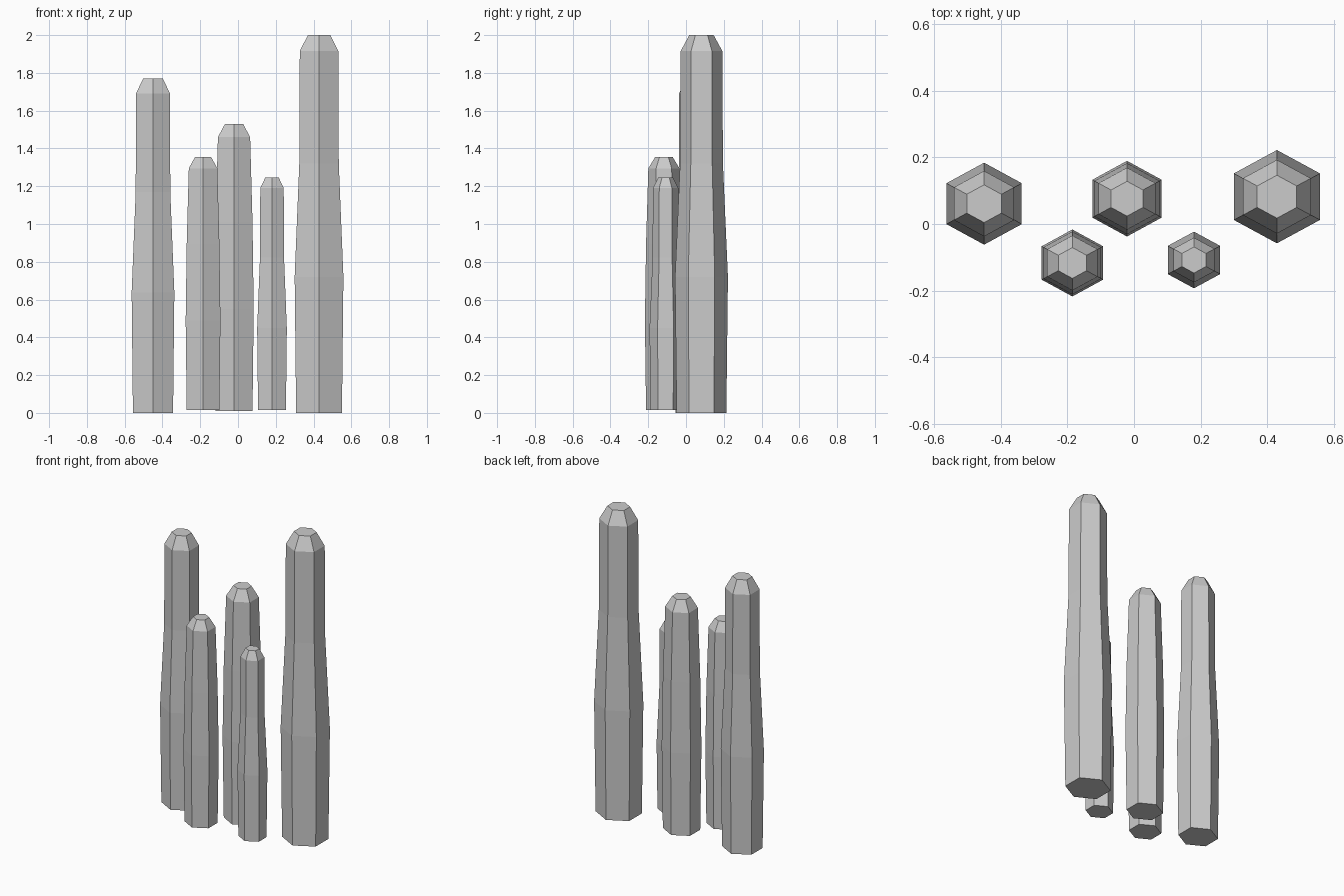
import bpy
import bmesh
from math import sin, cos, pi

if "Cube" in bpy.data.objects:
    bpy.data.objects.remove(bpy.data.objects["Cube"])


def column(name, x, y, rx, ry, z0, top, cap, waist, neck):
    """Six-sided column; rx and ry are the half sizes at its widest ring."""
    rings = [(z0, 0.94), (0.36 * top, 1.0), (0.66 * top, waist),
             (top - cap, neck), (top, 0.46)]
    bm = bmesh.new()
    loops = []
    for z, s in rings:
        loops.append([bm.verts.new((x + s * rx / cos(pi / 6) * cos(pi / 6 + i * pi / 3),
                                    y + s * ry * sin(pi / 6 + i * pi / 3), z))
                      for i in range(6)])
    for a, b in zip(loops, loops[1:]):
        for i in range(6):
            j = (i + 1) % 6
            bm.faces.new((a[i], a[j], b[j], b[i]))
    bm.faces.new(loops[0][::-1])
    bm.faces.new(loops[-1])
    mesh = bpy.data.meshes.new(name)
    bm.to_mesh(mesh)
    bm.free()
    obj = bpy.data.objects.new(name, mesh)
    bpy.context.collection.objects.link(obj)


# Back row: two tall waisted columns and a straighter middle one
column("left_column", -0.45, 0.061, 0.113, 0.123, 0.0, 1.77, 0.08, 0.81, 0.80)
column("middle_column", -0.021, 0.076, 0.104, 0.1135, 0.01, 1.53, 0.07, 0.94, 0.82)
column("right_column", 0.429, 0.082, 0.129, 0.14, 0.0, 2.0, 0.085, 0.81, 0.79)

# Front row: two shorter columns
column("front_left_column", -0.185, -0.117, 0.092, 0.1005, 0.015, 1.355, 0.06, 0.94, 0.82)
column("front_right_column", 0.18, -0.108, 0.0785, 0.085, 0.015, 1.245, 0.055, 0.81, 0.79)
